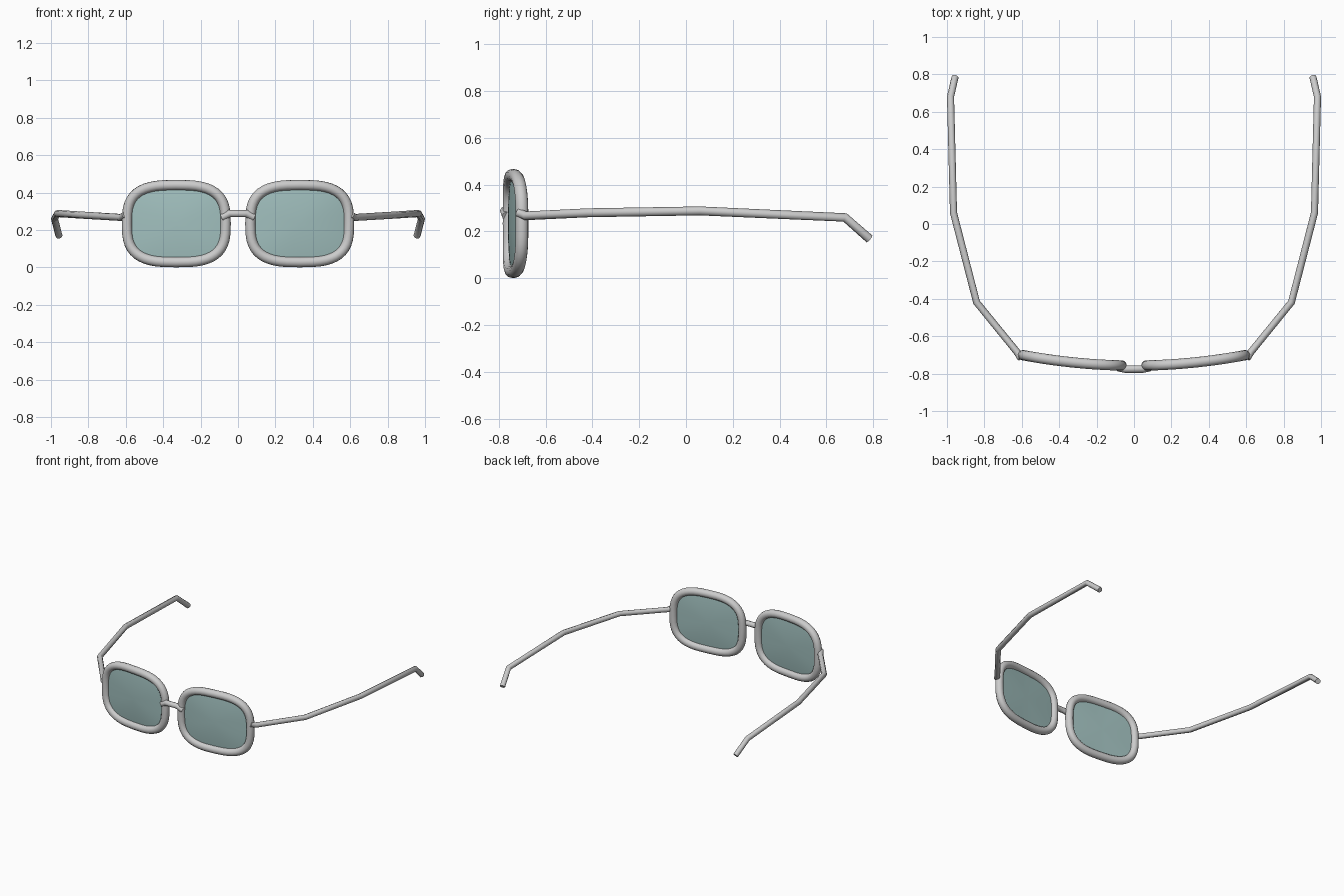
import bpy, bmesh, math

if "Cube" in bpy.data.objects:
    bpy.data.objects.remove(bpy.data.objects["Cube"])

CX, CZ, HW, HH = 0.33, 0.234, 0.264, 0.206   # rim centre and half sizes


def front_y(x):
    # gentle wrap of the front around the face
    return -0.757 + 0.158 * x * x


def rounded(t, k=1.0, n=3.0):
    # point on a superellipse in the lens plane
    c, s = math.cos(t), math.sin(t)
    return (CX + k * HW * math.copysign(abs(c) ** (2 / n), c),
            CZ + k * HH * math.copysign(abs(s) ** (2 / n), s))


def tube(name, pts, radius, closed=False, res=2):
    cu = bpy.data.curves.new(name, 'CURVE')
    cu.dimensions = '3D'
    sp = cu.splines.new('POLY')
    sp.points.add(len(pts) - 1)
    for p, co in zip(sp.points, pts):
        p.co = (*co, 1)
    sp.use_cyclic_u = closed
    cu.bevel_depth = radius
    cu.bevel_resolution = res
    cu.use_fill_caps = True
    ob = bpy.data.objects.new(name, cu)
    bpy.context.collection.objects.link(ob)
    finish(ob, True)


def finish(ob, convert=False):
    bpy.ops.object.select_all(action='DESELECT')
    ob.select_set(True)
    bpy.context.view_layer.objects.active = ob
    if convert:
        bpy.ops.object.convert(target='MESH')
    bpy.ops.object.shade_smooth_by_angle(angle=math.radians(50))


glass = bpy.data.materials.new("tinted_glass")
glass.diffuse_color = (0.36, 0.53, 0.52, 1)
glass.use_nodes = True
glass.node_tree.nodes["Principled BSDF"].inputs["Base Color"].default_value = glass.diffuse_color


def lens(name, s, n=48, rings=8, bulge=0.014):
    # thin double-convex lens closed at the rim
    bm = bmesh.new()
    edge = None
    for side in (-1, 1):
        prev = edge
        for r in range(rings, 0, -1):
            k = r / rings
            if r == rings and edge:
                continue
            ring = []
            for i in range(n):
                x, z = rounded(2 * math.pi * i / n, k)
                ring.append(bm.verts.new(
                    (s * x, front_y(x) + side * bulge * (1 - k * k), z)))
            if prev:
                for i in range(n):
                    j = (i + 1) % n
                    bm.faces.new((prev[i], prev[j], ring[j], ring[i]))
            if r == rings:
                edge = ring
            prev = ring
        mid = bm.verts.new((s * CX, front_y(CX) + side * bulge, CZ))
        for i in range(n):
            bm.faces.new((prev[i], prev[(i + 1) % n], mid))
    bmesh.ops.recalc_face_normals(bm, faces=bm.faces)
    me = bpy.data.meshes.new(name)
    bm.to_mesh(me)
    bm.free()
    me.materials.append(glass)
    ob = bpy.data.objects.new(name, me)
    bpy.context.collection.objects.link(ob)
    finish(ob)


# temple arm: hinge, side bends and ear hook
arm = [(0.605, -0.718, 0.281), (0.625, -0.685, 0.267), (0.842, -0.418, 0.28),
       (0.965, 0.06, 0.288), (0.981, 0.68, 0.26), (0.957, 0.785, 0.168)]

for s, label in ((1, "right"), (-1, "left")):
    # rim
    loop = []
    for i in range(48):
        x, z = rounded(2 * math.pi * i / 48)
        loop.append((s * x, front_y(x), z))
    tube("rim_" + label, loop, 0.0275, closed=True, res=4)
    # lens
    lens("lens_" + label, s)
    # temple arm
    tube("temple_" + label, [(s * x, y, z) for x, y, z in arm], 0.019)

# nose bridge
half = [(0.085, -0.768, 0.266), (0.045, -0.776, 0.288)]
tube("nose_bridge", [(-x, y, z) for x, y, z in half] + half[::-1], 0.020)
